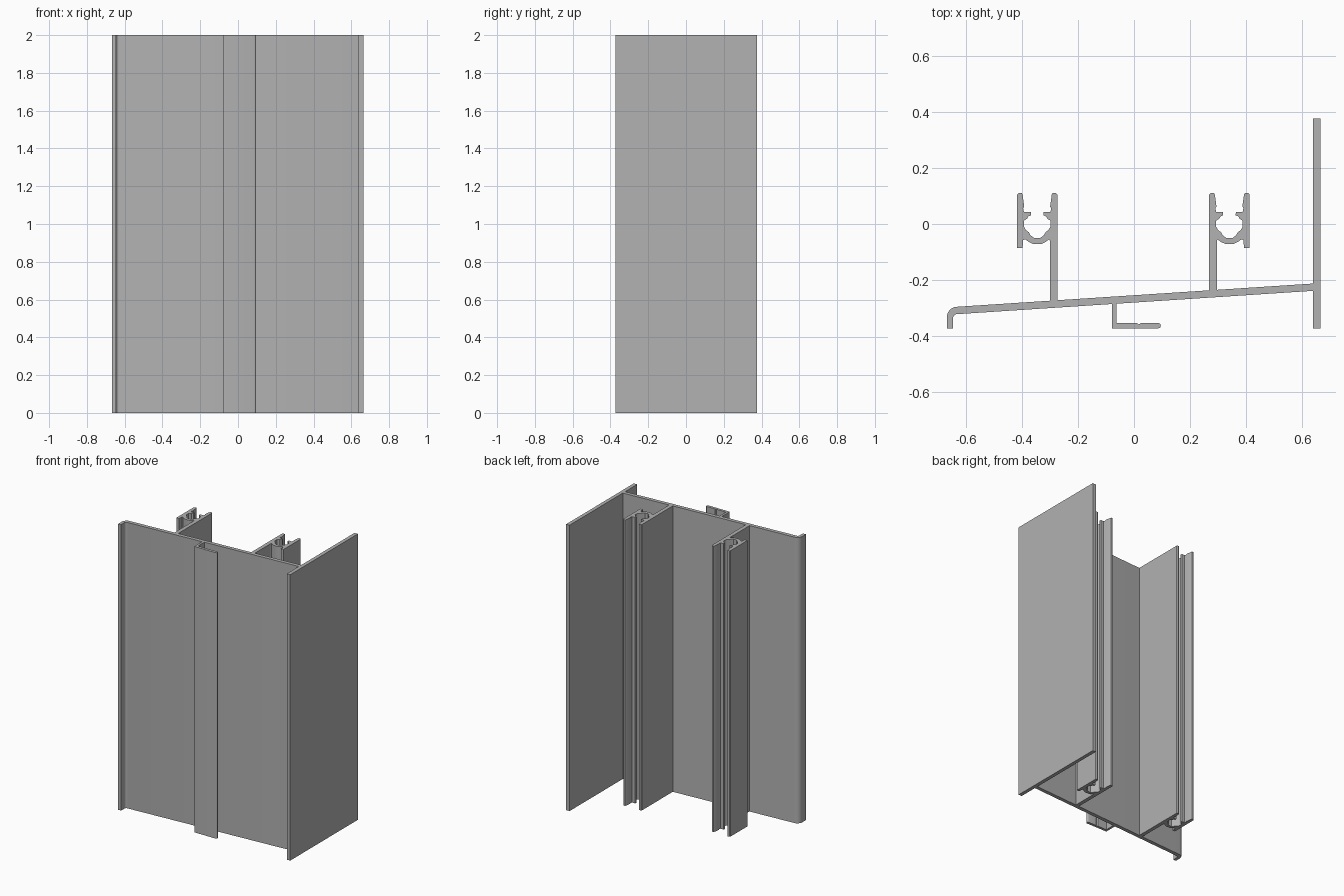
import bpy, bmesh
from math import sin, cos, radians

cube = bpy.data.objects.get("Cube")
if cube:
    bpy.data.objects.remove(cube, do_unlink=True)

HEIGHT = 2.0

metal = bpy.data.materials.new("grey aluminium")
metal.use_nodes = True
GREY = (0.445, 0.445, 0.445, 1)
metal.diffuse_color = GREY
metal.node_tree.nodes["Principled BSDF"].inputs["Base Color"].default_value = GREY


def arc(cx, cy, r, start, end, steps=6):
    angles = [radians(start + (end - start) * i / steps) for i in range(steps + 1)]
    return [(cx + r * cos(a), cy + r * sin(a)) for a in angles]


def extrude(name, outline):
    """Extrude a plan outline to the full height."""
    bm = bmesh.new()
    base = bm.faces.new([bm.verts.new((x, y, 0)) for x, y in outline])
    grown = bmesh.ops.extrude_face_region(bm, geom=[base], use_keep_orig=True)
    top = [v for v in grown["geom"] if isinstance(v, bmesh.types.BMVert)]
    bmesh.ops.translate(bm, verts=top, vec=(0, 0, HEIGHT))
    bmesh.ops.recalc_face_normals(bm, faces=bm.faces)
    mesh = bpy.data.meshes.new(name)
    bm.to_mesh(mesh)
    bm.free()
    mesh.materials.append(metal)
    obj = bpy.data.objects.new(name, mesh)
    bpy.context.collection.objects.link(obj)
    bpy.ops.object.select_all(action='DESELECT')
    obj.select_set(True)
    bpy.context.view_layer.objects.active = obj
    bpy.ops.object.shade_smooth_by_angle(angle=radians(30))
    return obj


def web_back(x):
    return -0.254 + 0.0655 * x


# Sloping front panel with its rounded lip
THICK = 0.026
panel = [(0.639, web_back(0.639)), (0.639, web_back(0.639) - THICK),
         (-0.63, web_back(-0.63) - THICK)]
panel += arc(-0.63, -0.336, 0.015, 93, 180)
panel += [(-0.645, -0.372), (-0.667, -0.372)]
panel += arc(-0.63, -0.332, 0.037, 180, 93)
extrude("front_panel", panel)

# Side flange
extrude("side_flange", [(0.638, -0.372), (0.664, -0.372), (0.664, 0.376), (0.638, 0.376)])

# Front hook strip with a small groove and rounded tip
hook = [(-0.078, -0.275), (-0.078, -0.372)]
hook += arc(0.086, -0.3625, 0.0095, -90, 90)
hook += [(0.024, -0.353), (0.017, -0.358), (0.010, -0.353), (-0.062, -0.353), (-0.062, -0.275)]
extrude("front_hook", hook)

# Half of the clip channel: from the wall tip down to the channel floor
inner = [(0.067, 0.11), (0.055, 0.11), (0.052, 0.105), (0.046, 0.062), (0.05, 0.056),
         (0.047, 0.043), (0.023, 0.043), (0.022, 0.031), (0.032, 0.027), (0.036, 0.019),
         (0.047, 0.012), (0.047, -0.010), (0.040, -0.022), (0.030, -0.029),
         (0.024, -0.040), (0.012, -0.049)]
underside = [(0.052, -0.085), (0.050, -0.057), (0.042, -0.055), (0.030, -0.064), (0.015, -0.071)]


def clip(name, cx, side):
    """Clip channel on a stem; the stem stands on the -side half."""
    foot = web_back(cx - side * 0.058) - 0.01
    pts = [(-0.072, foot), (-0.072, 0.105)]
    pts += [(-u, y) for u, y in inner] + inner[::-1]
    pts += [(0.072, 0.105), (0.072, -0.085)] + underside
    pts += [(-u, y) for u, y in underside[:1:-1]]
    pts += [(-0.045, -0.060), (-0.045, foot)]
    extrude(name, [(cx + side * u, y) for u, y in pts])


clip("left_clip_channel", 0.34, 1)
clip("right_clip_channel", -0.345, -1)
